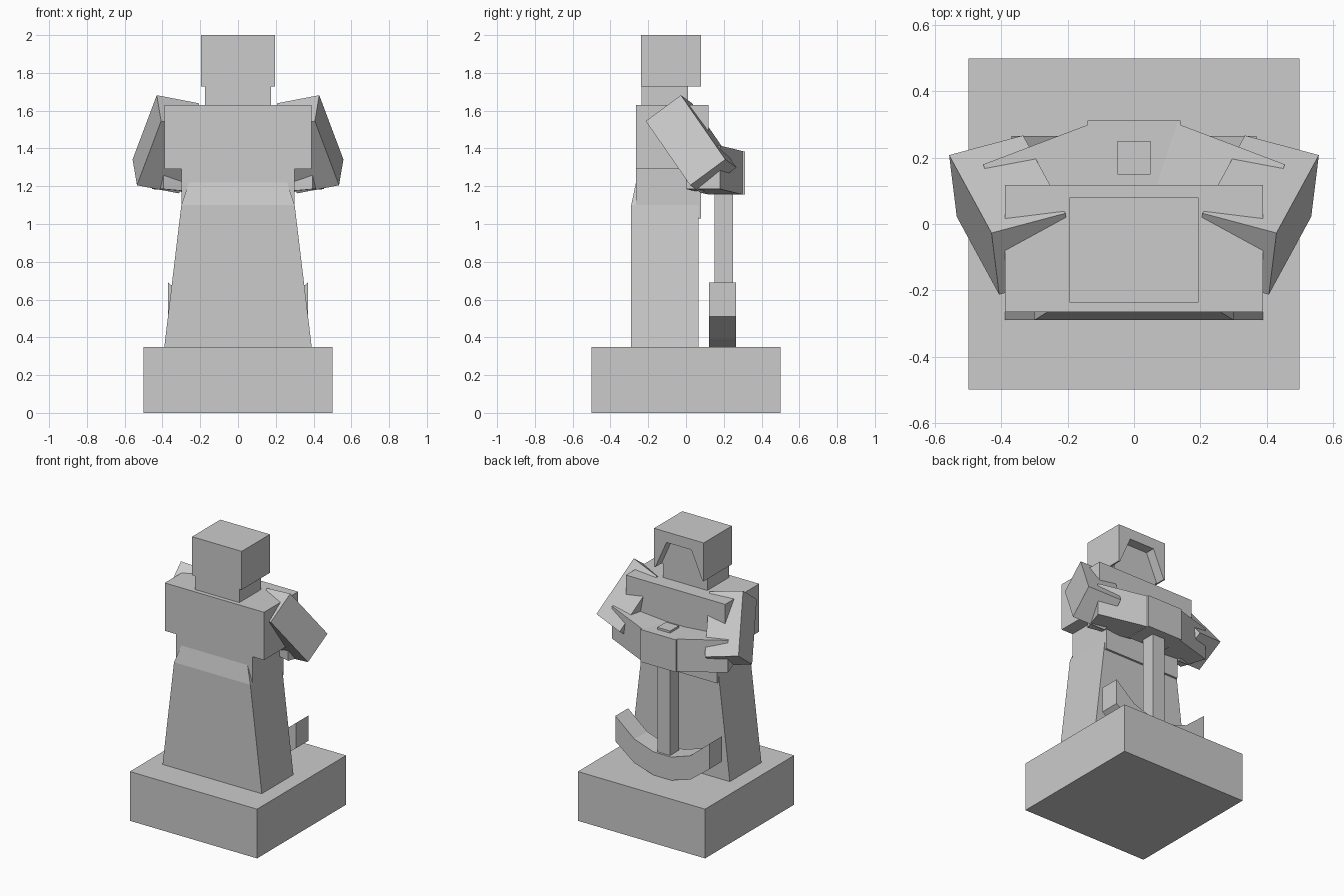
import bpy
from mathutils import Vector

if "Cube" in bpy.data.objects:
    bpy.data.objects.remove(bpy.data.objects["Cube"])


def mesh_object(name, verts, faces):
    me = bpy.data.meshes.new(name)
    me.from_pydata([tuple(v) for v in verts], [], faces)
    me.update()
    import bmesh
    bm = bmesh.new()
    bm.from_mesh(me)
    bmesh.ops.recalc_face_normals(bm, faces=bm.faces)
    bm.to_mesh(me)
    bm.free()
    ob = bpy.data.objects.new(name, me)
    bpy.context.collection.objects.link(ob)
    return ob


def loft(name, rings):
    """Closed solid skinned through rings of equal point count."""
    n = len(rings[0])
    verts = [p for r in rings for p in r]
    faces = [tuple(range(n)), tuple(range(len(verts) - n, len(verts)))]
    for k in range(len(rings) - 1):
        for i in range(n):
            j = (i + 1) % n
            faces.append((k * n + i, k * n + j, (k + 1) * n + j, (k + 1) * n + i))
    return mesh_object(name, verts, faces)


def rect(x, y0, y1, z):
    return [(-x, y0, z), (x, y0, z), (x, y1, z), (-x, y1, z)]


def box(name, x, y0, y1, z0, z1):
    return loft(name, [rect(x, y0, y1, z0), rect(x, y0, y1, z1)])


def extrude_y(name, profile, y0, y1):
    return loft(name, [[(x, y, z) for x, z in profile] for y in (y0, y1)])


# Pedestal
box("pedestal", 0.5, -0.5, 0.5, 0, 0.35)

# Tapered robe with a chamfered waist at the back
loft("robe", [rect(0.39, -0.29, 0.065, 0.35),
              rect(0.30, -0.29, 0.065, 1.10),
              rect(0.26, -0.265, 0.065, 1.22)])

# Torso, chest and neck; the neck continues up as the recessed face
box("waist", 0.30, -0.265, 0.08, 1.03, 1.30)
box("chest", 0.39, -0.265, 0.118, 1.29, 1.63)
box("neck", 0.175, -0.235, 0.01, 1.62, 1.74)

# Head block and hood rim around the face opening
box("head", 0.195, -0.237, 0.01, 1.727, 2.0)
extrude_y("hood_rim", [(-0.195, 1.727), (-0.195, 2.0), (0.195, 2.0), (0.195, 1.727),
                       (0.185, 1.727), (0.098, 1.925), (-0.098, 1.925), (-0.185, 1.727)],
          0.01, 0.08)

# Clasped hands
box("hands", 0.14, 0.115, 0.313, 1.155, 1.385)

for side, s in (("right", 1), ("left", -1)):
    # Upper arm: tilted box spanned from its outer top back corner
    corner = Vector((0.407, -0.213, 1.545))
    width = Vector((0.023, 0.186, 0.137))
    length = Vector((0.128, 0.235, -0.340))
    depth = width.cross(length).normalized() * 0.235
    ring = [corner, corner + width, corner + width + length, corner + length]
    rings = [ring, [p + depth for p in ring]]
    loft(side + "_upper_arm", [[(s * p.x, p.y, p.z) for p in r] for r in rings])

    # Forearm running from the sleeve to the hands
    ends = []
    for x, y, z in ((0.13, 0.303, 0), (0.455, 0.18, 0.03)):
        ends.append([(s * x, y, 1.155 + z), (s * x, y, 1.385 + z),
                     (s * (x - 0.06), y - 0.18, 1.385 + z),
                     (s * (x - 0.06), y - 0.18, 1.155 + z)])
    loft(side + "_forearm", ends)

# Anchor shaft and curved arms
box("anchor_shaft", 0.05, 0.15, 0.25, 0.42, 1.40)
half = [(0.07, 0.35), (0.22, 0.395), (0.37, 0.51), (0.37, 0.69), (0.22, 0.565), (0.07, 0.515)]
outline = half + [(-x, z) for x, z in reversed(half)]
extrude_y("anchor_arms", outline, 0.122, 0.265)
